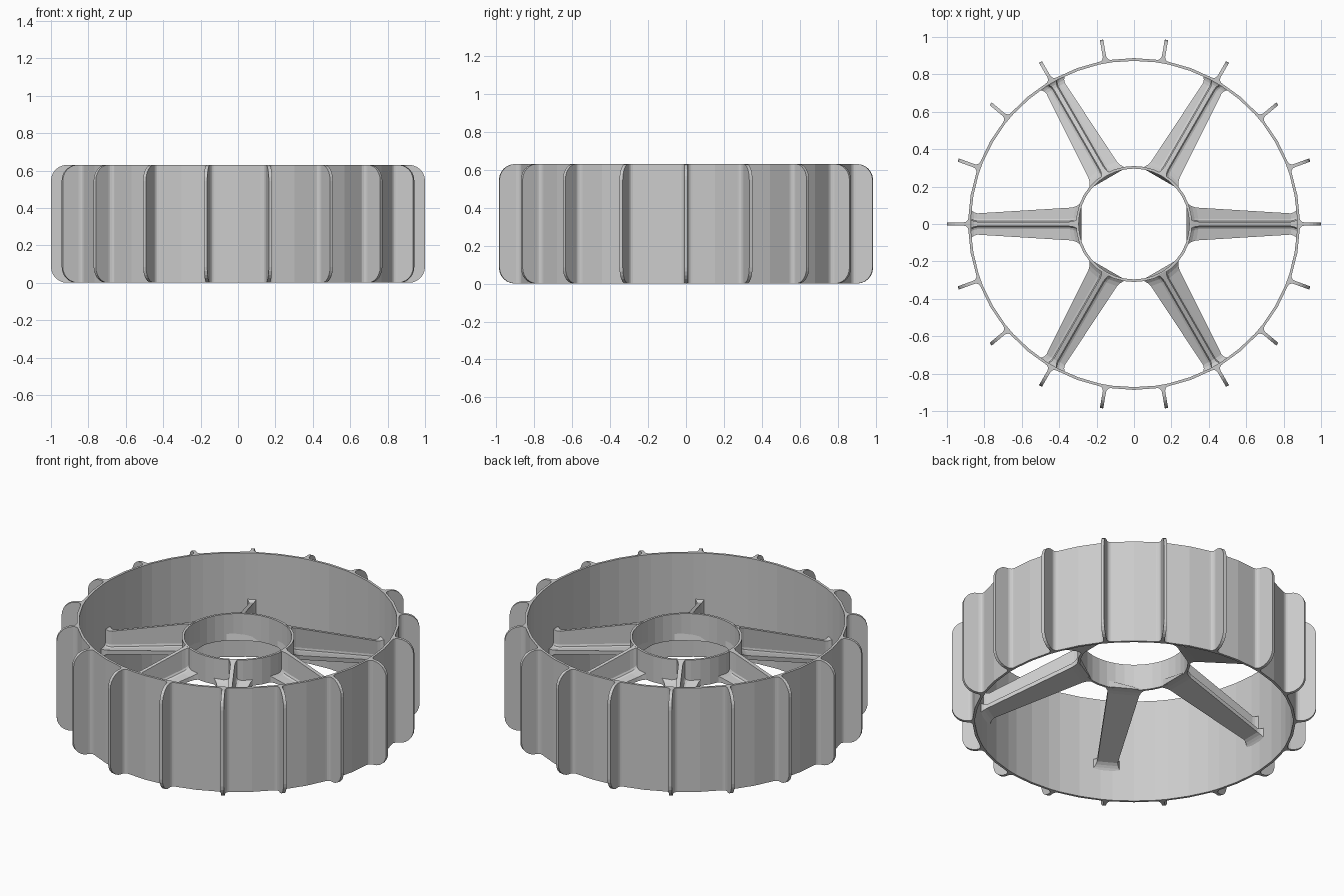
import bpy, bmesh
from math import sin, cos, pi, radians, sqrt

if "Cube" in bpy.data.objects:
    bpy.data.objects.remove(bpy.data.objects["Cube"])

H = 0.63                 # wheel width
RO, RI = 0.887, 0.872    # rim outer and inner radius
FIN, FIL = 0.009, 0.025  # fin half thickness, root fillet


def finish(name, bm):
    bmesh.ops.recalc_face_normals(bm, faces=bm.faces)
    me = bpy.data.meshes.new(name)
    bm.to_mesh(me)
    bm.free()
    ob = bpy.data.objects.new(name, me)
    bpy.context.collection.objects.link(ob)
    return ob


def tube(name, outer, inner, z0, z1):
    """Closed ring wall; outer and inner have equal point counts."""
    bm = bmesh.new()
    loops = [[bm.verts.new((x, y, z)) for x, y in pts]
             for pts, z in ((outer, z0), (outer, z1), (inner, z1), (inner, z0))]
    n = len(outer)
    for k in range(4):
        a, b = loops[k], loops[(k + 1) % 4]
        for i in range(n):
            j = (i + 1) % n
            bm.faces.new((a[i], a[j], b[j], b[i]))
    return finish(name, bm)


def circle(r, n):
    return [(r * cos(2 * pi * i / n), r * sin(2 * pi * i / n)) for i in range(n)]


# rim: faceted band with filleted roots for the 18 fins
root = [(RO - 0.0015 + FIL * (1 - cos(t)), -FIN - FIL * (1 - sin(t)))
        for t in (0, pi / 8, pi / 4, 3 * pi / 8, pi / 2)]
root += [(x, -y) for x, y in reversed(root)]
outer, inner = [], []
for k in range(18):
    a = radians(20 * k)
    for x, y in root:
        outer.append((x * cos(a) - y * sin(a), x * sin(a) + y * cos(a)))
        inner.append((RI * cos(a) - y * sin(a), RI * sin(a) + y * cos(a)))
    m = a + radians(10)
    outer.append((RO * cos(m), RO * sin(m)))
    inner.append((RI * cos(m), RI * sin(m)))
tube("rim", outer, inner, 0, H)

# hub ring
tube("hub", circle(0.31, 36), circle(0.296, 36), 0.37, 0.53)

# fins: thin plates with rounded outer corners
c = 0.085
arc = [(1 - c + c * cos(t), H - c + c * sin(t)) for t in [i * pi / 12 for i in range(7)]]
profile = [(0.88, 0)] + [(x, H - z) for x, z in reversed(arc)] + arc + [(0.88, H)]
for k in range(18):
    bm = bmesh.new()
    f = bm.faces.new([bm.verts.new((x, -FIN, z)) for x, z in profile])
    ext = bmesh.ops.extrude_face_region(bm, geom=[f])
    bmesh.ops.translate(bm, vec=(0, 2 * FIN, 0),
                        verts=[v for v in ext["geom"] if isinstance(v, bmesh.types.BMVert)])
    finish("fin_%02d" % (k + 1), bm).rotation_euler.z = radians(20 * k)

# spokes: tapering base plate with an upright rib, flared at both ends
stations = [(0.303, 0.022), (0.312, 0.014), (0.325, 0.005), (0.345, 0),
            (0.84, 0), (0.856, 0.006), (0.867, 0.014), (0.876, 0.024)]


def spoke_section(r, flare):
    t = (r - 0.31) / 0.56
    lift = flare if r > 0.6 else 0
    w = 0.09 - 0.035 * t + flare
    zb = 0.37 - 0.16 * t - lift
    zp = 0.395 - 0.16 * t + flare * 0.8
    zt = 0.53 - 0.20 * t + lift
    h, f = 0.012 + flare * 0.6, 0.016
    half = [(w, zb), (w, zp), (h + f, zp), (h + 0.3 * f, zp + 0.3 * f), (h, zp + f), (h, zt)]
    pts = half + [(-y, z) for y, z in reversed(half)]
    return [(sqrt(r * r - y * y), y, z) for y, z in pts]


for k in range(6):
    bm = bmesh.new()
    loops = [[bm.verts.new(p) for p in spoke_section(*s)] for s in stations]
    n = len(loops[0])
    for a, b in zip(loops, loops[1:]):
        for i in range(n):
            j = (i + 1) % n
            bm.faces.new((a[i], a[j], b[j], b[i]))
    bm.faces.new(loops[0])
    bm.faces.new(loops[-1])
    finish("spoke_%d" % (k + 1), bm).rotation_euler.z = radians(60 * k)
